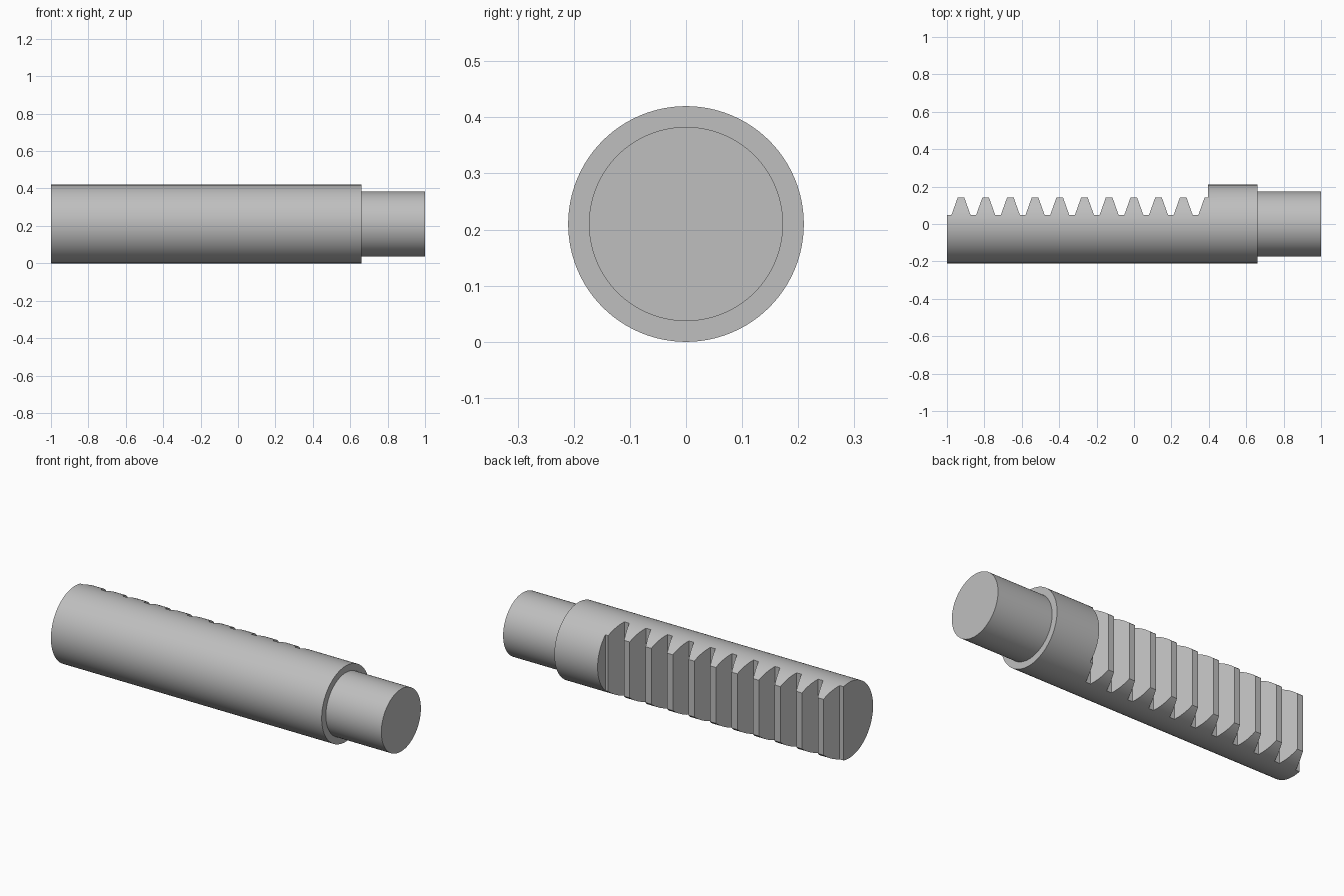
import bpy, bmesh, math
from mathutils import Matrix

if "Cube" in bpy.data.objects:
    bpy.data.objects.remove(bpy.data.objects["Cube"], do_unlink=True)

RADIUS, NECK_RADIUS = 0.21, 0.173
SHOULDER = 0.66
RACK_END, PITCH, TEETH = 0.395, 0.132, 10
TIP, ROOT = 0.142, 0.048
TIP_HALF, ROOT_HALF = 0.0175, 0.051

steel = bpy.data.materials.new("steel grey")
steel.use_nodes = True
colour = (0.52, 0.52, 0.52, 1)
steel.diffuse_color = colour
steel.node_tree.nodes["Principled BSDF"].inputs["Base Color"].default_value = colour


def make_object(name, bm):
    bmesh.ops.recalc_face_normals(bm, faces=bm.faces)
    mesh = bpy.data.meshes.new(name)
    bm.to_mesh(mesh)
    bm.free()
    mesh.materials.append(steel)
    obj = bpy.data.objects.new(name, mesh)
    bpy.context.collection.objects.link(obj)
    return obj


# Stepped round bar: rings along x joined by walls, with flat ends
def stepped_bar(name, profile, sides=128):
    bm = bmesh.new()
    rings = []
    for x, r in profile:
        angles = [2 * math.pi * i / sides for i in range(sides)]
        rings.append([bm.verts.new((x, r * math.cos(a), RADIUS + r * math.sin(a))) for a in angles])
    for a, b in zip(rings, rings[1:]):
        for i in range(sides):
            j = (i + 1) % sides
            bm.faces.new((a[i], a[j], b[j], b[i]))
    bm.faces.new(rings[0])
    bm.faces.new(rings[-1])
    return make_object(name, bm)


# Prism with the rack tooth outline, used to cut the back of the bar
def tooth_cutter():
    outline = [(RACK_END, 0.4), (RACK_END, TIP), (RACK_END - TIP_HALF, TIP),
               (RACK_END - ROOT_HALF, ROOT)]
    for k in range(1, TEETH + 1):
        c = RACK_END - k * PITCH
        outline += [(c + ROOT_HALF, ROOT), (c + TIP_HALF, TIP),
                    (c - TIP_HALF, TIP), (c - ROOT_HALF, ROOT)]
    outline += [(-1.1, ROOT), (-1.1, 0.4)]
    bm = bmesh.new()
    face = bm.faces.new([bm.verts.new((x, y, -0.1)) for x, y in outline])
    top = bmesh.ops.extrude_face_region(bm, geom=[face])["geom"]
    verts = [g for g in top if isinstance(g, bmesh.types.BMVert)]
    bmesh.ops.translate(bm, verts=verts, vec=(0, 0, 0.7))
    return make_object("tooth_cutter", bm)


rack = stepped_bar("rack_shaft", [(-1, RADIUS), (SHOULDER, RADIUS),
                                  (SHOULDER, NECK_RADIUS), (1, NECK_RADIUS)])
cutter = tooth_cutter()
cutter.hide_render = True

cut = rack.modifiers.new("teeth", "BOOLEAN")
cut.operation = "DIFFERENCE"
cut.solver = "EXACT"
cut.object = cutter

# Bake the cut, then smooth the round walls and keep the edges crisp
bpy.ops.object.select_all(action="DESELECT")
rack.select_set(True)
bpy.context.view_layer.objects.active = rack
bpy.ops.object.modifier_apply(modifier=cut.name)
bpy.data.objects.remove(cutter, do_unlink=True)
bpy.ops.object.shade_smooth_by_angle(angle=math.radians(15))
